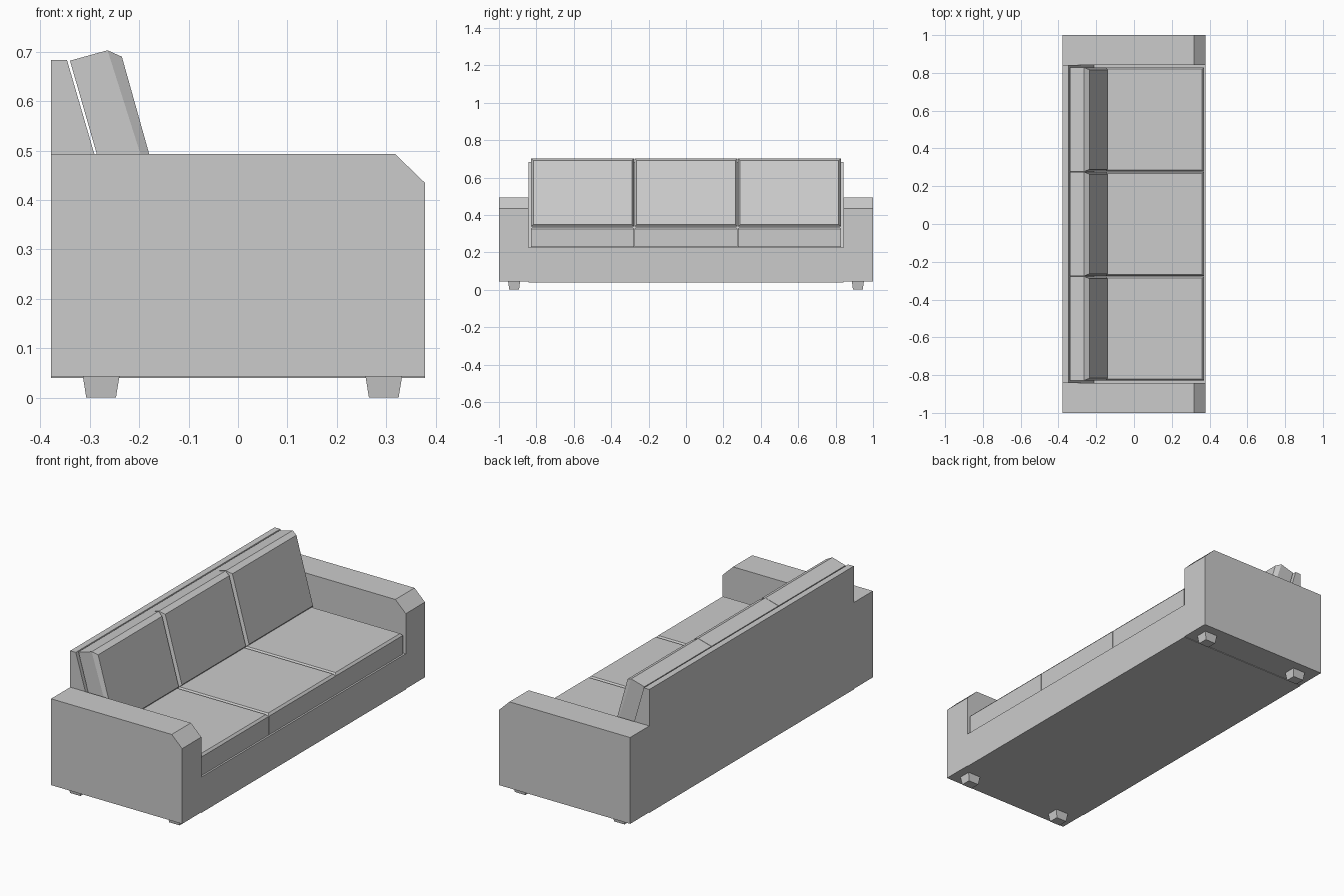
import bpy

if "Cube" in bpy.data.objects:
    bpy.data.objects.remove(bpy.data.objects["Cube"])


def make_mesh(name, verts, faces):
    mesh = bpy.data.meshes.new(name)
    mesh.from_pydata(verts, [], faces)
    mesh.validate()
    obj = bpy.data.objects.new(name, mesh)
    bpy.context.collection.objects.link(obj)
    return obj


def loft(name, rings):
    """Skin a stack of closed rings and cap both ends, normals outward."""
    n = len(rings[0])
    verts = [v for ring in rings for v in ring]
    faces = [list(range(n))[::-1], list(range(len(verts) - n, len(verts)))]
    for r in range(len(rings) - 1):
        for i in range(n):
            j = (i + 1) % n
            faces.append([r * n + i, r * n + j, (r + 1) * n + j, (r + 1) * n + i])
    return make_mesh(name, verts, faces)


def extrude_y(name, profile, y0, y1):
    """Extrude an (x, z) profile, listed clockwise seen from the front, along y."""
    return loft(name, [[(x, y, z) for x, z in profile] for y in (y0, y1)])


def rect(x0, x1, y0, y1, z):
    return [(x0, y0, z), (x1, y0, z), (x1, y1, z), (x0, y1, z)]


# Arms with a chamfered front top edge
arm = [(-0.378, 0.043), (-0.378, 0.493), (0.318, 0.493), (0.378, 0.435), (0.378, 0.043)]
extrude_y("left_arm", arm, -1.0, -0.842)
extrude_y("right_arm", arm, 0.842, 1.0)

# Base and sloped back as one L-shaped frame
frame = [(-0.378, 0.04), (-0.378, 0.683), (-0.346, 0.683), (-0.213, 0.226),
         (0.378, 0.226), (0.378, 0.04)]
extrude_y("base_and_back", frame, -0.842, 0.842)

# Three seat cushions and three leaning back cushions
WIDTH = 0.553
for i, label in enumerate(("left", "middle", "right")):
    y0 = (i - 1.5) * WIDTH + 0.001
    y1 = y0 + WIDTH - 0.002
    loft(label + "_seat_cushion", [
        rect(-0.21, 0.371, y0, y1, 0.228),
        rect(-0.21, 0.371, y0, y1, 0.325),
        rect(-0.21, 0.361, y0 + 0.009, y1 - 0.009, 0.336)])

    # rings run from rear face to inset front face: (bottom, top, side inset)
    sections = [((-0.241, 0.337), (-0.340, 0.682), 0.0),
                ((-0.148, 0.337), (-0.264, 0.703), 0.0),
                ((-0.139, 0.348), (-0.235, 0.690), 0.012)]
    rings = []
    for (xb, zb), (xt, zt), s in sections:
        rings.append([(xb, y0 + s, zb), (xb, y1 - s, zb),
                      (xt, y1 - s, zt), (xt, y0 + s, zt)])
    loft(label + "_back_cushion", rings)

# Tapered feet under the arms
for end, x in (("rear", -0.277), ("front", 0.295)):
    for side, y in (("left", -0.919), ("right", 0.919)):
        b, t = 0.03, 0.037
        loft(f"{end}_{side}_foot", [
            rect(x - b, x + b, y - 0.026, y + 0.026, 0.0),
            rect(x - t, x + t, y - 0.032, y + 0.032, 0.043)])
